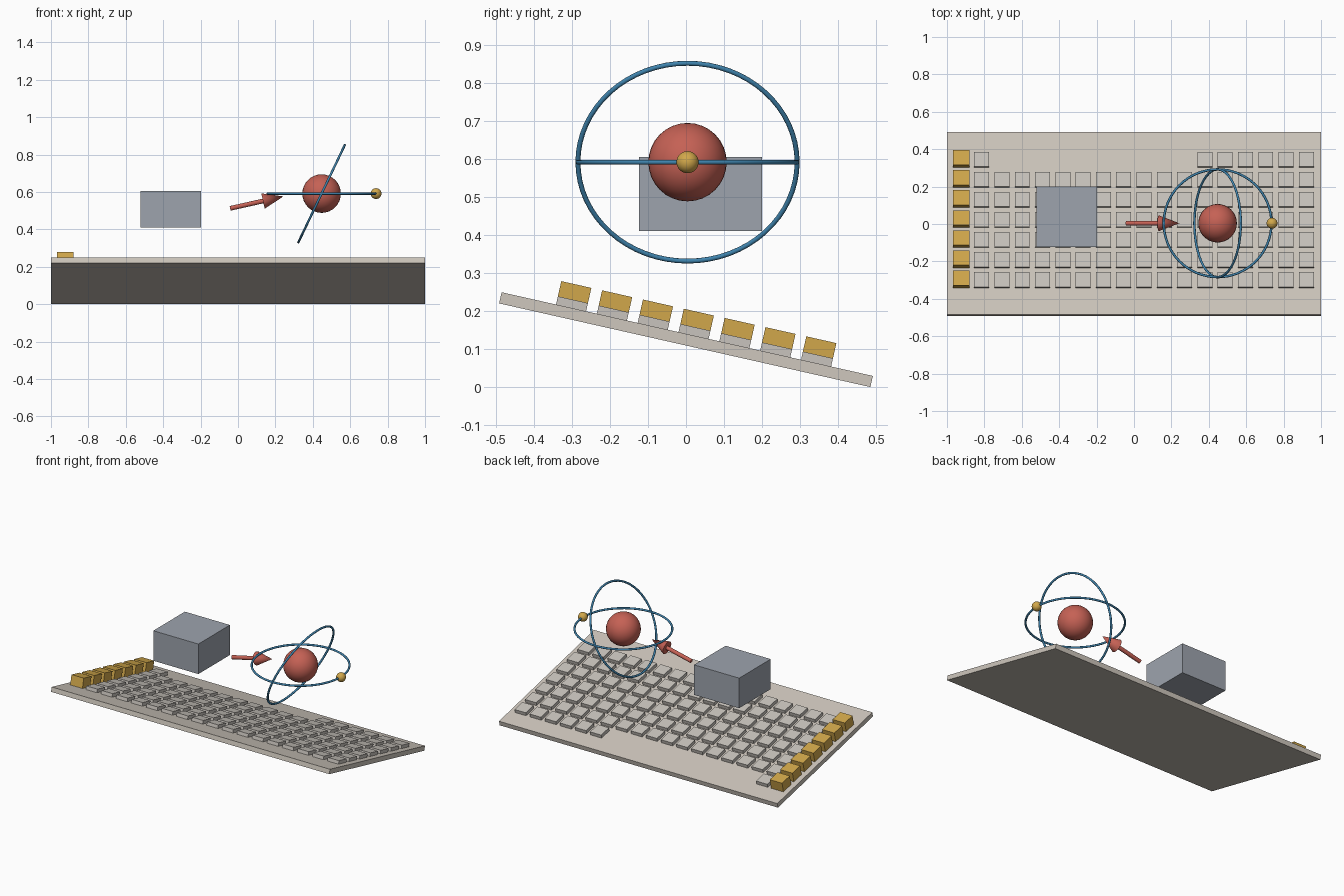
import bpy
from math import radians, cos, sin
from mathutils import Matrix, Vector

cube = bpy.data.objects.get("Cube")
if cube:
    bpy.data.objects.remove(cube, do_unlink=True)


def material(name, r, g, b):
    m = bpy.data.materials.new(name)
    m.use_nodes = True
    m.diffuse_color = (r, g, b, 1)
    m.node_tree.nodes["Principled BSDF"].inputs["Base Color"].default_value = (r, g, b, 1)
    return m


BEIGE = material("warm beige", 0.62, 0.57, 0.51)
KEY = material("key grey", 0.58, 0.55, 0.51)
GOLD = material("gold", 0.64, 0.39, 0.07)
STEEL = material("blue grey", 0.34, 0.37, 0.42)
RED = material("brick red", 0.56, 0.12, 0.09)
BLUE = material("ring blue", 0.05, 0.23, 0.42)


def finish(name, mat, smooth=False):
    ob = bpy.context.object
    ob.name = name
    ob.data.materials.append(mat)
    if smooth:
        bpy.ops.object.shade_smooth_by_angle(angle=radians(40))
    return ob


def box(name, size, centre, mat, frame=Matrix()):
    bpy.ops.mesh.primitive_cube_add(size=1)
    ob = finish(name, mat)
    ob.data.transform(Matrix.Diagonal((*size, 1)))
    ob.matrix_world = frame @ Matrix.Translation(centre)
    return ob


def ball(name, radius, centre, mat):
    bpy.ops.mesh.primitive_uv_sphere_add(segments=32, ring_count=16, radius=radius, location=centre)
    return finish(name, mat, True)


def ring(name, tilt):
    bpy.ops.mesh.primitive_torus_add(major_segments=64, minor_segments=10, major_radius=0.288,
                                     minor_radius=0.0065, location=CORE, rotation=(0, tilt, 0))
    return finish(name, BLUE, True)


# Board, sloping down towards the back
SLOPE = radians(12.7)
THICK = 0.03
board_frame = Matrix.Translation((0, 0, (sin(SLOPE) + THICK * cos(SLOPE)) / 2)) @ Matrix.Rotation(-SLOPE, 4, 'X')
box("board", (2, 1, THICK), (0, 0, 0), BEIGE, board_frame)

# Keys: a tall gold column, then low keys; the rearmost row has a gap
for row in range(7):
    y = -0.313 + 0.11 * row
    for col in range(18):
        x = -0.923 + 0.1085 * col
        if row == 6 and 1 < col < 12:
            continue
        if col == 0:
            box("gold_key", (0.088, 0.081, 0.063), (x, y, THICK / 2 + 0.0315), GOLD, board_frame)
        else:
            box("key", (0.08, 0.081, 0.022), (x, y, THICK / 2 + 0.011), KEY, board_frame)

# Floating block
box("block", (0.324, 0.324, 0.195), (-0.36, 0.038, 0.507), STEEL)

# Core with two rings and a small satellite
CORE = Vector((0.447, 0.004, 0.591))
ball("core", 0.103, CORE, RED)
ring("flat_ring", 0)
ring("tilted_ring", radians(-64.5))
ball("satellite", 0.029, CORE + Vector((0.291, 0, 0)), GOLD)

# Arrow from block to core
tail = Vector((-0.042, 0.004, 0.512))
aim = Vector((0.285, 0, 0.064)).normalized()
turn = aim.to_track_quat('Z', 'Y').to_euler()
for name, start, length, r1, r2 in (("arrow_shaft", 0, 0.185, 0.0125, 0.0125),
                                    ("arrow_head", 0.18, 0.112, 0.042, 0)):
    bpy.ops.mesh.primitive_cone_add(vertices=24, radius1=r1, radius2=r2, depth=length,
                                    location=tail + aim * (start + length / 2), rotation=turn)
    finish(name, RED, True)
